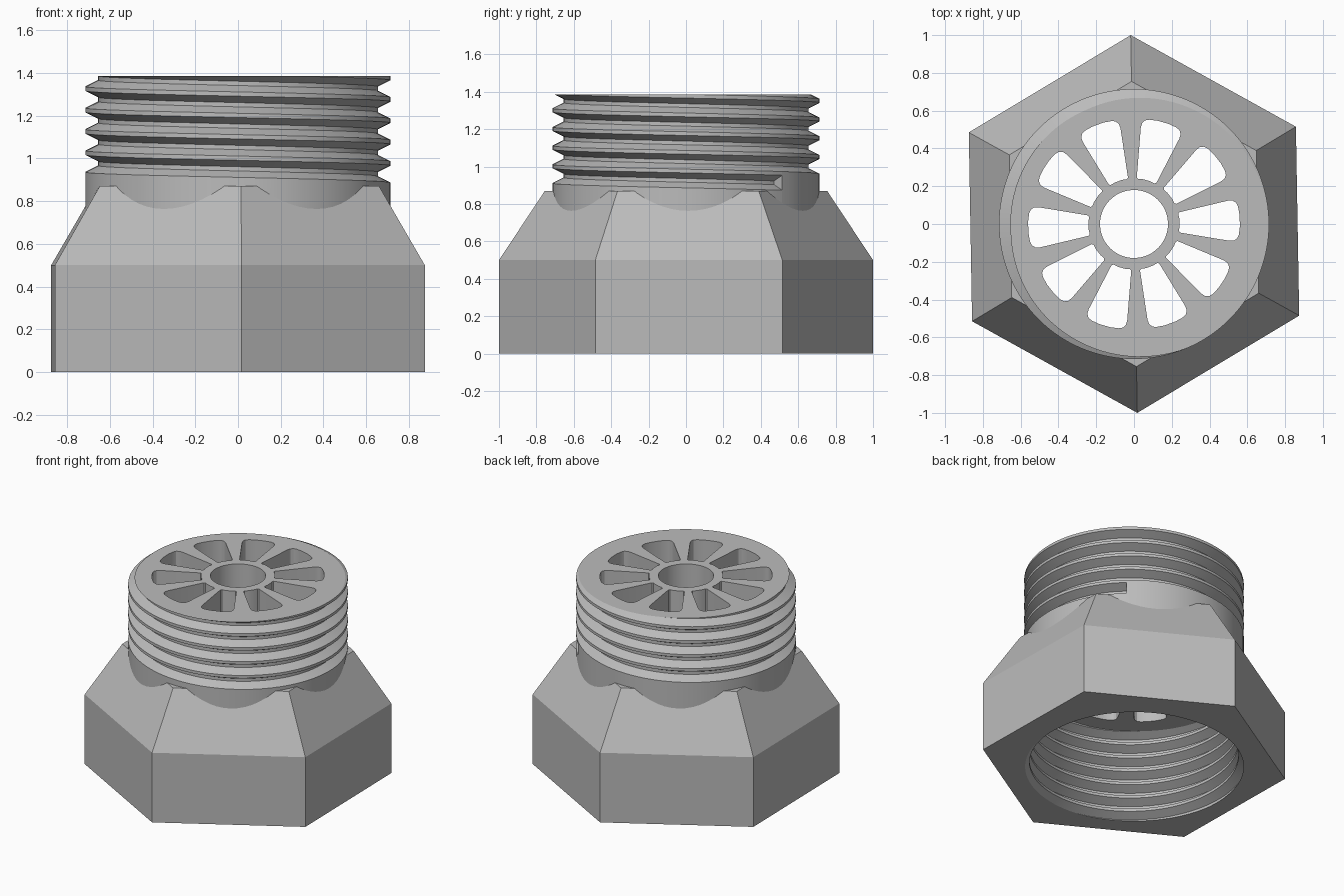
import bpy, bmesh
from math import cos, sin, pi, radians

cube = bpy.data.objects.get("Cube")
if cube:
    bpy.data.objects.remove(cube, do_unlink=True)

SEGMENTS = 96
START = radians(46)      # angle where the helix begins
PITCH = 0.1
CORE_R = 0.65            # radius of the slotted core
CORE_BOTTOM, TOP = 0.64, 1.385

grey = bpy.data.materials.new("plain grey")
grey.use_nodes = True
grey.diffuse_color = (0.5, 0.5, 0.5, 1)
grey.node_tree.nodes["Principled BSDF"].inputs["Base Color"].default_value = (0.5, 0.5, 0.5, 1)


def finish(obj):
    obj.data.materials.clear()
    obj.data.materials.append(grey)
    bpy.ops.object.select_all(action='DESELECT')
    obj.select_set(True)
    bpy.context.view_layer.objects.active = obj
    if obj.type == 'CURVE':
        bpy.ops.object.convert(target='MESH')
    bpy.ops.object.shade_smooth_by_angle(angle=radians(20))


def thread_radius(z, base, minor, major):
    """Trapezoid thread: flat crest, sloped flank, flat root."""
    d = abs(((z - base) / PITCH + 0.5) % 1 - 0.5) * PITCH
    f = min(max((d - 0.01) / 0.03, 0), 1)
    return major + (minor - major) * f


def thread_rows(j, start, turns, minor, major, low, high):
    """Profile of a helical thread in column j, trimmed to low..high."""
    base = start - PITCH * j / SEGMENTS
    rows = []
    for n in range(turns):
        for offset in (0.01, 0.04, 0.06, 0.09):
            z = min(max(base + n * PITCH + offset, low), high)
            rows.append((thread_radius(z, base, minor, major), z))
    return rows


def sweep(name, rows_at, end_wall=None):
    """Sweep a profile that changes with the angle once around the z axis."""
    bm = bmesh.new()
    columns = []
    for j in range(SEGMENTS + 1):
        a = START + 2 * pi * j / SEGMENTS
        columns.append([bm.verts.new((r * cos(a), r * sin(a), z)) for r, z in rows_at(j, a)])
    for left, right in zip(columns, columns[1:]):
        for k in range(len(left) - 1):
            bm.faces.new((left[k], right[k], right[k + 1], left[k + 1]))
    if end_wall:
        bm.faces.new([columns[-1][k] for k in end_wall])
    bmesh.ops.remove_doubles(bm, verts=bm.verts, dist=0.00005)
    bmesh.ops.dissolve_degenerate(bm, edges=bm.edges, dist=0.00005)
    mesh = bpy.data.meshes.new(name)
    bm.to_mesh(mesh)
    bm.free()
    obj = bpy.data.objects.new(name, mesh)
    bpy.context.collection.objects.link(obj)
    finish(obj)


# Hexagonal nut with tapered shoulder and threaded cavity
def nut_rows(j, a):
    inside = thread_rows(j, -0.05, 9, 0.68, 0.74, 0, CORE_BOTTOM)
    off_flat = (a - radians(1)) % radians(60) - radians(30)
    # corners sit at 31 degrees plus multiples of 60
    off_flat = (off_flat + radians(30)) - radians(0)
    to_flat = off_flat if off_flat < radians(30) else off_flat - radians(60)
    hexa = cos(radians(30)) / cos(to_flat)
    outside = [(hexa, 0), (hexa, 0.5), (0.755 * hexa, 0.87), (CORE_R, 0.87)]
    return [(CORE_R, CORE_BOTTOM)] + inside[::-1] + outside


sweep("hex_nut", nut_rows)


# Threaded neck on a plain collar; the end wall closes the thread start
def neck_rows(j, a):
    thread = thread_rows(j, 0.9635, 6, 0.655, 0.715, 0.74, TOP)
    return [(0.715, 0.74)] + thread + [(CORE_R, TOP)]


sweep("threaded_neck", neck_rows, end_wall=(4, 3, 2, 1))

# Core with a centre bore and ten rounded wedge slots
curve = bpy.data.curves.new("slotted_core", 'CURVE')
curve.dimensions = '2D'
curve.fill_mode = 'BOTH'
curve.extrude = (TOP - CORE_BOTTOM) / 2


def add_loop(points):
    spline = curve.splines.new('POLY')
    spline.points.add(len(points) - 1)
    for p, (x, y) in zip(spline.points, points):
        p.co = (x, y, 0, 1)
    spline.use_cyclic_u = True


def circle(r, n):
    return [(r * cos(START + 2 * pi * i / n), r * sin(START + 2 * pi * i / n)) for i in range(n)]


add_loop(circle(CORE_R, SEGMENTS))
add_loop(circle(0.18, 48))
half = [(0.241, 0.02), (0.236, 0.045), (0.242, 0.054), (0.5, 0.106),
        (0.525, 0.106), (0.543, 0.095), (0.553, 0.075), (0.56, 0.03)]
slot = half + [(x, -y) for x, y in reversed(half)]
for i in range(10):
    t = radians(2 + 36 * i)
    add_loop([(x * cos(t) - y * sin(t), x * sin(t) + y * cos(t)) for x, y in slot])

core = bpy.data.objects.new("slotted_core", curve)
core.location.z = (TOP + CORE_BOTTOM) / 2
bpy.context.collection.objects.link(core)
finish(core)
